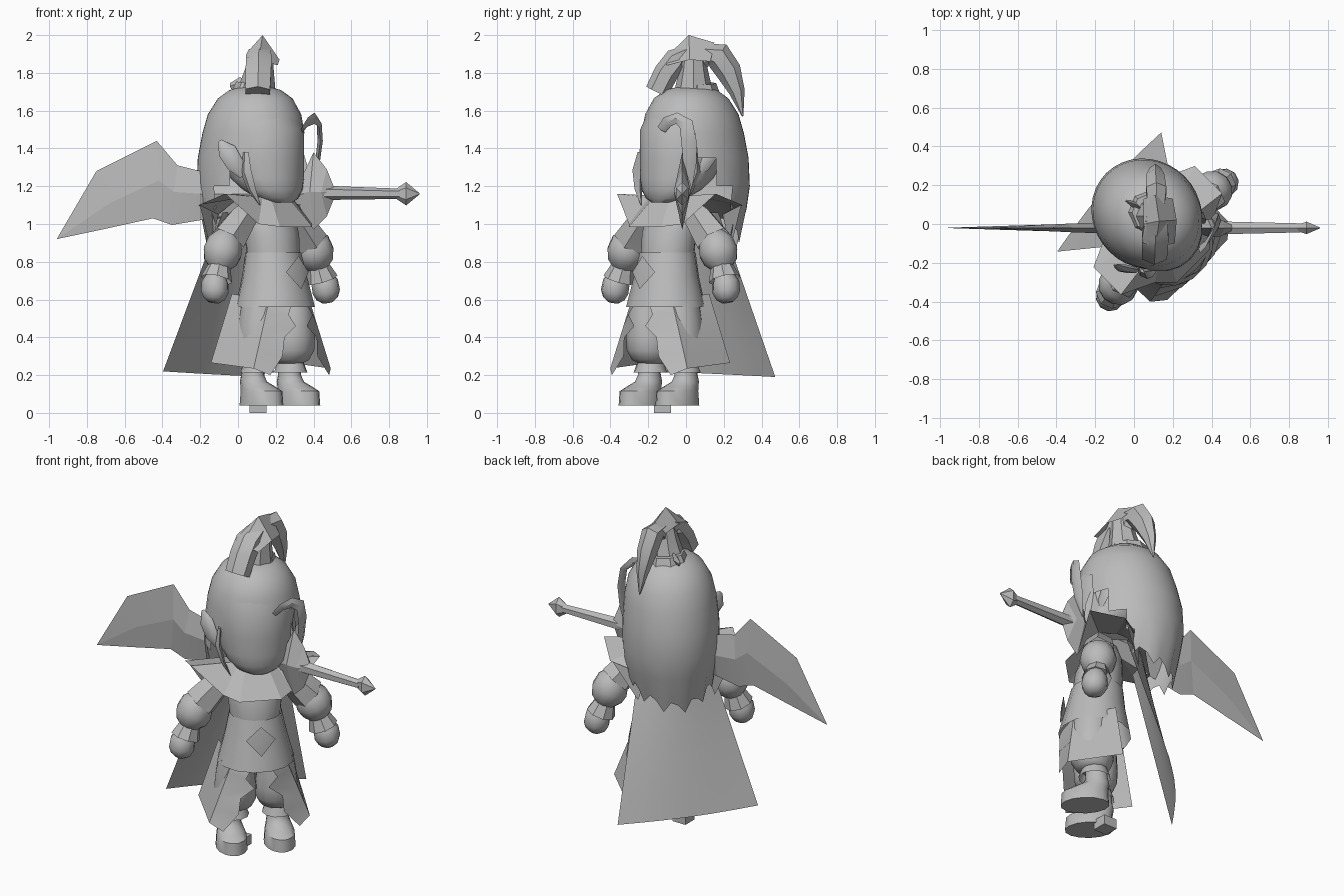
import bpy, bmesh, math
from mathutils import Vector, Matrix

grey = bpy.data.materials.new("plain grey")
grey.diffuse_color = (0.5, 0.5, 0.5, 1)

# the figure is turned 45 degrees, the sword and top knot are not
TURN = Matrix.Translation((0.13, -0.04, 0)) @ Matrix.Rotation(math.radians(45), 4, 'Z')
WORLD = Matrix.Identity(4)


def build(name, verts, faces, mat=TURN, angle=40):
    bm = bmesh.new()
    vs = [bm.verts.new(mat @ Vector(v)) for v in verts]
    for f in faces:
        bm.faces.new([vs[i] for i in f])
    loose = [v for v in bm.verts if not v.link_faces]
    bmesh.ops.delete(bm, geom=loose, context='VERTS')
    bmesh.ops.recalc_face_normals(bm, faces=bm.faces)
    me = bpy.data.meshes.new(name)
    bm.to_mesh(me)
    bm.free()
    me.materials.append(grey)
    me.polygons.foreach_set("use_smooth", [True] * len(me.polygons))
    me.set_sharp_from_angle(angle=math.radians(angle))
    ob = bpy.data.objects.new(name, me)
    bpy.context.collection.objects.link(ob)
    return ob


def grid_faces(rows, cols, wrap=False):
    return [(r * cols + c, r * cols + (c + 1) % cols, (r + 1) * cols + (c + 1) % cols, (r + 1) * cols + c)
            for r in range(rows - 1) for c in range(cols if wrap else cols - 1)]


def panel(name, rows, mat=TURN, angle=30):
    cols = len(rows[0])
    return build(name, [p for r in rows for p in r], grid_faces(len(rows), cols), mat, angle)


def loft(name, rings, n=14, x=0, caps=True):
    """rings: (z, half width, half depth, centre y)"""
    verts = [(x + rx * math.cos(k * math.tau / n), cy + ry * math.sin(k * math.tau / n), z)
             for z, rx, ry, cy in rings for k in range(n)]
    faces = grid_faces(len(rings), n, True)
    if caps:
        faces += [tuple(range(n)), tuple(range(len(verts) - n, len(verts)))]
    return build(name, verts, faces)


def tube(name, path, radii, n=8, flat=1.0, ref=(0, 1, 0), mat=TURN, angle=40, caps=True):
    """sweep an ellipse along a path; ref sets the thin direction"""
    pts = [Vector(p) for p in path]
    verts = []
    for i, p in enumerate(pts):
        t = (pts[min(i + 1, len(pts) - 1)] - pts[max(i - 1, 0)]).normalized()
        u = Vector(ref).cross(t).normalized()
        v = t.cross(u)
        for k in range(n):
            a = k * math.tau / n
            verts.append(p + radii[i] * (u * math.cos(a) + v * flat * math.sin(a)))
    faces = grid_faces(len(pts), n, True)
    if caps:
        faces += [tuple(range(n)), tuple(range(len(verts) - n, len(verts)))]
    return build(name, verts, faces, mat, angle)


def blade(name, cols, y=-0.02):
    """flat blade with a raised ridge; cols: upper, ridge, lower points (x, z) and ridge thickness"""
    up = [(*c[0], 0) for c in cols]
    low = [(*c[2], 0) for c in cols]
    for side in (-1, 1):
        mid = [(*c[1], side * c[3]) for c in cols]
        panel(name + ("_front" if side < 0 else "_back"),
              [[(p[0], y + p[2], p[1]) for p in row] for row in (up, mid, low)], WORLD, 5)


# head with a rounded chin
loft("head", [(1.115, .07, .06, -.12), (1.135, .12, .09, -.105), (1.18, .17, .145, -.065), (1.24, .2, .19, -.025),
              (1.35, .22, .235, .02), (1.5, .228, .24, .03), (1.6, .2, .22, .06)], 20, .012)

# hair shell, open over the face, with a jagged lower edge
N = 36
hair = [(1.725, .07, .075), (1.71, .13, .075), (1.665, .19, .075), (1.58, .238, .08), (1.48, .26, .088),
        (1.35, .272, .105), (1.2, .275, .11), (1.08, .262, .105), (.98, .235, .09)]
verts = []
for i, (z, r, cy) in enumerate(hair):
    for k in range(N):
        a = k * math.tau / N
        jag = (0, -.05, .015)[k % 3] - .08 * max(0, -math.cos(a)) ** 2 if i == len(hair) - 1 else 0
        verts.append((.02 + r * math.sin(a), cy - r * 1.08 * math.cos(a), z + jag))
faces = [tuple(range(N))]
for f in grid_faces(len(hair), N, True):
    row, col = divmod(f[0], N)
    front = min(col + .5, N - col - .5) * 360 / N
    if front > (0, 0, 0, 0, 50, 72, 90, 95)[row]:
        faces.append(f)
build("hair", verts, faces)

for s in (-1, 1):
    side = "right" if s < 0 else "left"
    # ears and side locks
    tube(side + "_ear", [(s * .2 - .015, -.06, 1.25), (s * .225 - .015, -.04, 1.31), (s * .25 - .015, 0, 1.385),
                         (s * .265 - .015, .04, 1.44)], [.012, .046, .05, .012], 6, .4, (s, -1, 0))
    tube(side + "_side_lock", [(s * .205, -.08, 1.38), (s * .215, -.09, 1.28), (s * .19, -.11, 1.18), (s * .15, -.13, 1.1)],
         [.02, .04, .03, .004], 4, .4, (1, 0, 0))
    # arm
    tube(side + "_upper_sleeve", [(s * .12, -.05, 1.09), (s * .21, -.05, 1.02), (s * .31, -.045, .91)],
         [.06, .082, .1], 6, angle=25, caps=False)
    tube(side + "_sleeve_puff", [(s * .295, -.045, .945), (s * .325, -.045, .9), (s * .345, -.045, .85),
                                 (s * .36, -.045, .8), (s * .37, -.045, .76)], [.06, .095, .105, .09, .05], 12)
    tube(side + "_cuff", [(s * .365, -.045, .79), (s * .395, -.05, .705)], [.055, .085], 8, angle=25, caps=False)
    tube(side + "_hand", [(s * .395, -.05, .73), (s * .41, -.055, .69), (s * .418, -.06, .64),
                          (s * .424, -.06, .605), (s * .428, -.06, .585)], [.05, .072, .074, .058, .03], 10)
    # leg
    loft(side + "_trouser", [(.58, .095, .11, -.1), (.5, .11, .12, -.1), (.4, .122, .125, -.1),
                             (.33, .12, .12, -.1), (.28, .095, .095, -.095), (.26, .06, .06, -.09)], 14, s * .118)
    loft(side + "_boot_cuff", [(.285, .062, .066, -.085), (.215, .088, .092, -.085)], 10, s * .125, False)
    loft(side + "_boot", [(.27, .055, .06, -.075), (.2, .058, .064, -.072), (.165, .066, .078, -.078),
                          (.14, .075, .105, -.11), (.115, .085, .132, -.138), (.04, .09, .138, -.138)],
         14, s * .138 - .008)
    # skirt flap with a jagged front edge
    front = [(.05, -.27, .58), (.09, -.285, .52), (.04, -.29, .46), (.12, -.285, .4), (.13, -.28, .3), (.22, -.278, .2)]
    zs = [.6, .53, .46, .4, .32, .235]
    mid = [(.15 + (.6 - z) * .38, -.2 - (.6 - z) * .06, z) for z in zs]
    back = [(.19 + (.6 - z) * .29, .04 + (.6 - z) * .14, z + .03) for z in zs]
    panel(side + "_skirt_flap", [[(s * p[0], p[1], p[2]) for p in row] for row in zip(front, mid, back)])
    # cape shoulder joining the collar wing to the cape
    build(side + "_cape_shoulder", [(s * .36, .11, 1.1), (s * .16, .17, 1.05), (s * .22, .17, .87)], [(0, 1, 2)])

# hair curl beside the face
tube("curled_bang", [(.34, -.13, 1.5), (.37, -.1, 1.54), (.405, -.05, 1.56), (.43, .0, 1.53), (.435, .015, 1.44),
                     (.42, .02, 1.32), (.4, .03, 1.2)], [.025, .03, .03, .038, .04, .035, .004],
     4, .35, (1, 0, 0), WORLD)

# top knot: tie, stem, tapered strands and crest
tube("hair_tie", [(.085, .06, 1.69), (.09, .06, 1.745)], [.12, .1], 8, 1, (0, 1, 0), WORLD, 30)
tube("knot_stem", [(.1, .04, 1.71), (.115, .04, 1.82), (.125, .04, 1.92)], [.1, .075, .06], 8, 1, (0, 1, 0), WORLD,
     caps=False)
tube("front_strand", [(.115, .05, 1.83), (.115, .0, 1.9), (.11, -.05, 1.87), (.108, -.105, 1.8), (.105, -.155, 1.7)],
     [.04, .055, .065, .065, .062], 6, 1.2, (1, 0, 0), WORLD)
tube("back_strand", [(.115, .05, 1.83), (.115, .1, 1.9), (.115, .17, 1.89), (.11, .225, 1.81), (.11, .27, 1.7),
                     (.11, .30, 1.57)], [.05, .06, .075, .068, .042, .004], 6, .8, (1, 0, 0), WORLD)
panel("knot_crest", [[(.05, -.1, 1.88), (.11, -.12, 1.87), (.21, -.1, 1.84)],
                     [(.05, 0, 1.91), (.13, .015, 2.0), (.22, .02, 1.87)],
                     [(.05, .13, 1.9), (.11, .15, 1.96), (.2, .13, 1.86)]], WORLD, 20)
tube("small_tuft", [(.07, .05, 1.7), (0, .1, 1.74), (-.04, .12, 1.73)], [.03, .04, .015], 4, .4, (0, 1, 0), WORLD)

# torso, tunic skirt and belt plate
loft("torso", [(1.12, .09, .08, -.05), (1.04, .15, .115, -.055), (.95, .157, .135, -.07), (.84, .145, .14, -.08),
               (.8, .145, .14, -.08)], 14, caps=False)
loft("tunic_hem", [(.85, .15, .147, -.08), (.72, .178, .17, -.09), (.56, .22, .205, -.095)], 14, caps=False)
build("belt_diamond", [(0, -.27, .83), (.085, -.26, .745), (0, -.29, .655), (-.085, -.26, .745), (0, -.285, .745)],
      [(0, 1, 4), (1, 2, 4), (2, 3, 4), (3, 0, 4)], angle=60)

# flared collar with raised shoulder wings
outer = [(-.12, -.25, .985), (.12, -.25, .985), (.2, -.17, 1.0), (.37, -.09, 1.16), (.37, .11, 1.1),
         (.17, .2, 1.03), (-.17, .2, 1.03), (-.37, .11, 1.1), (-.37, -.09, 1.16), (-.2, -.17, 1.0)]
inner = [(-.07, -.14, 1.12), (.07, -.14, 1.12), (.11, -.11, 1.14), (.13, -.06, 1.15), (.13, .04, 1.14),
         (.09, .1, 1.13), (-.09, .1, 1.13), (-.13, .04, 1.14), (-.13, -.06, 1.15), (-.11, -.11, 1.14)]
build("collar", outer + inner, grid_faces(2, 10, True), angle=20)

# cape hanging out behind
rows = []
for i in range(6):
    t = i / 5
    lo, hi = Vector((-.2, .10, 1.06)).lerp((-.445, .30, .22), t), Vector((.2, .10, 1.06)).lerp((.37, .355, .19), t)
    rows.append([lo.lerp(hi, j / 6) + Vector((0, .07 * (1 - t * .6) * math.sin(math.pi * j / 6), 0)) for j in range(7)])
panel("cape", rows)

# sword crossing behind the chin
blade("sword_blade", [((-.96, .92), (-.96, .92), (-.96, .92), .001), ((-.75, 1.28), (-.68, 1.11), (-.7, .975), .01),
                      ((-.43, 1.44), (-.42, 1.23), (-.45, 1.03), .018), ((-.32, 1.31), (-.34, 1.17), (-.35, .995), .022),
                      ((-.2, 1.28), (-.2, 1.16), (-.2, 1.02), .027), ((.36, 1.21), (.36, 1.16), (.36, 1.11), .03)])
blade("sword_guard", [((.32, 1.21), (.32, 1.16), (.32, 1.1), .02), ((.4, 1.38), (.38, 1.17), (.4, .97), .045),
                      ((.47, 1.29), (.44, 1.17), (.47, 1.04), .045), ((.51, 1.19), (.51, 1.17), (.51, 1.14), .02)])
tube("sword_grip", [(.45, -.02, 1.165), (.86, -.02, 1.16)], [.038, .027], 6, 1, (0, 1, 0), WORLD, 20)
tube("sword_pommel", [(.84, -.02, 1.16), (.89, -.02, 1.16), (.96, -.02, 1.16)], [.028, .062, .004],
     6, .6, (0, 1, 0), WORLD, 10)

# stand peg under the feet
x, y, h = .105, -.125, .045
panel("stand_peg", [[(x + a * h, y + b * h, z) for a, b in ((-1, -1), (1, -1), (1, 1), (-1, 1), (-1, -1))]
                    for z in (0, .06)], WORLD)
build("stand_peg_ends", [(x + a * h, y + b * h, z) for z in (0, .06) for a, b in ((-1, -1), (1, -1), (1, 1), (-1, 1))],
      [(0, 1, 2, 3), (4, 5, 6, 7)], WORLD)
